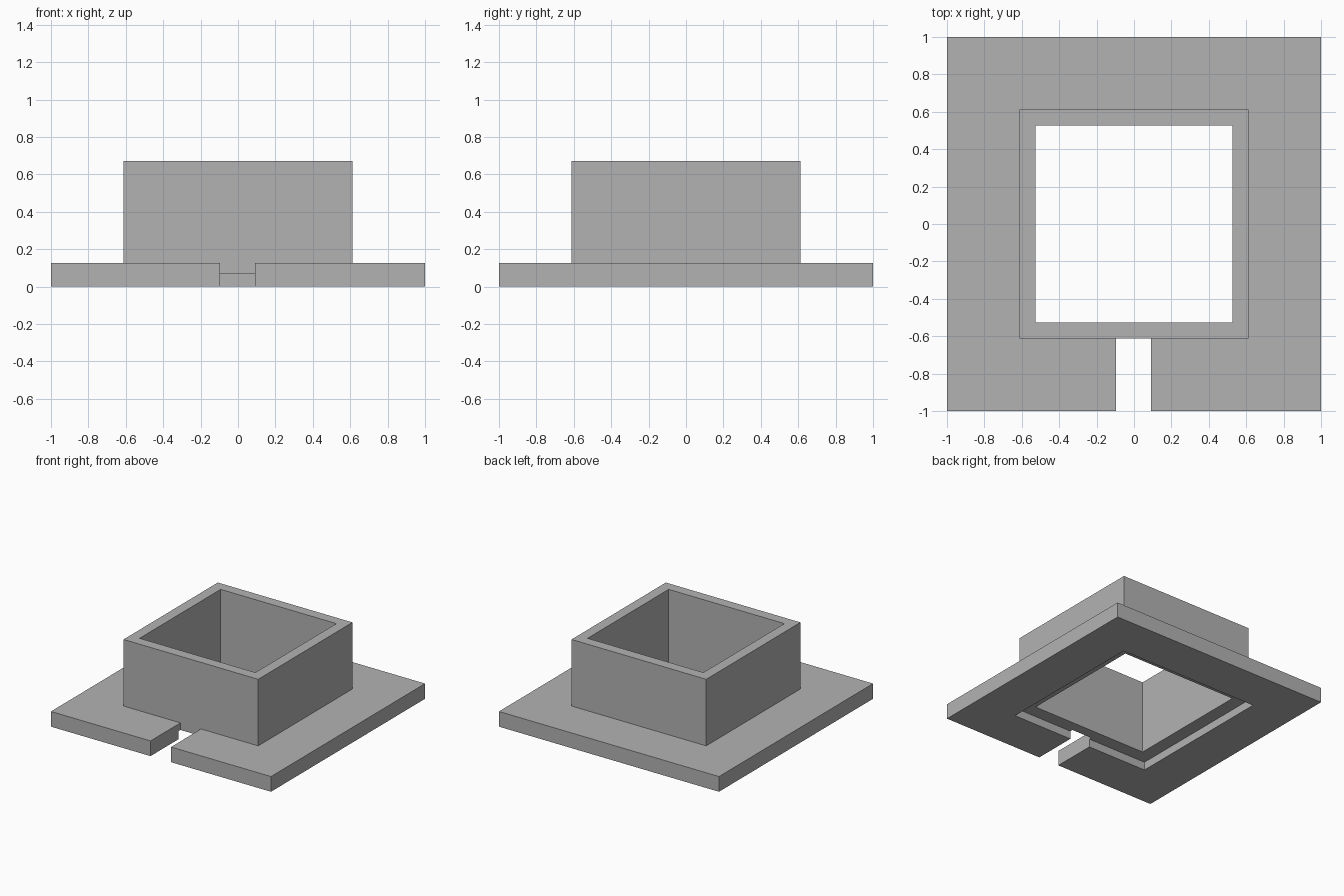
import bpy

if "Cube" in bpy.data.objects:
    bpy.data.objects.remove(bpy.data.objects["Cube"])

grey = bpy.data.materials.new("plain grey")
grey.diffuse_color = (0.45, 0.45, 0.45, 1)
grey.use_nodes = True
grey.node_tree.nodes["Principled BSDF"].inputs["Base Color"].default_value = grey.diffuse_color


def box(name, x, y, z):
    """Box from (min, max) ranges on each axis."""
    bpy.ops.mesh.primitive_cube_add(
        size=1, location=[(a + b) / 2 for a, b in (x, y, z)])
    ob = bpy.context.object
    ob.name = name
    ob.scale = [b - a for a, b in (x, y, z)]
    bpy.ops.object.transform_apply(location=True, rotation=False, scale=True)
    ob.data.materials.append(grey)
    return ob


def combine(target, tool, operation):
    """Apply a boolean and remove the tool."""
    mod = target.modifiers.new(operation, 'BOOLEAN')
    mod.operation = operation
    mod.solver = 'EXACT'
    mod.object = tool
    bpy.context.view_layer.objects.active = target
    bpy.ops.object.modifier_apply(modifier=mod.name)
    bpy.data.objects.remove(tool, do_unlink=True)


def square(half):
    return (-half, half), (-half, half)


# Flange plate with the front slot
body = box("flanged_collar", *square(1.0), (0, 0.125))
combine(body, box("slot", (-0.095, 0.092), (-1.2, -0.55), (-0.2, 0.3)), 'DIFFERENCE')

# Square collar standing on the flange
combine(body, box("collar", *square(0.612), (0.03, 0.672)), 'UNION')

# Shallow recess underneath and the through opening
combine(body, box("recess", *square(0.636), (-0.2, 0.067)), 'DIFFERENCE')
combine(body, box("opening", *square(0.526), (-0.3, 1.0)), 'DIFFERENCE')
